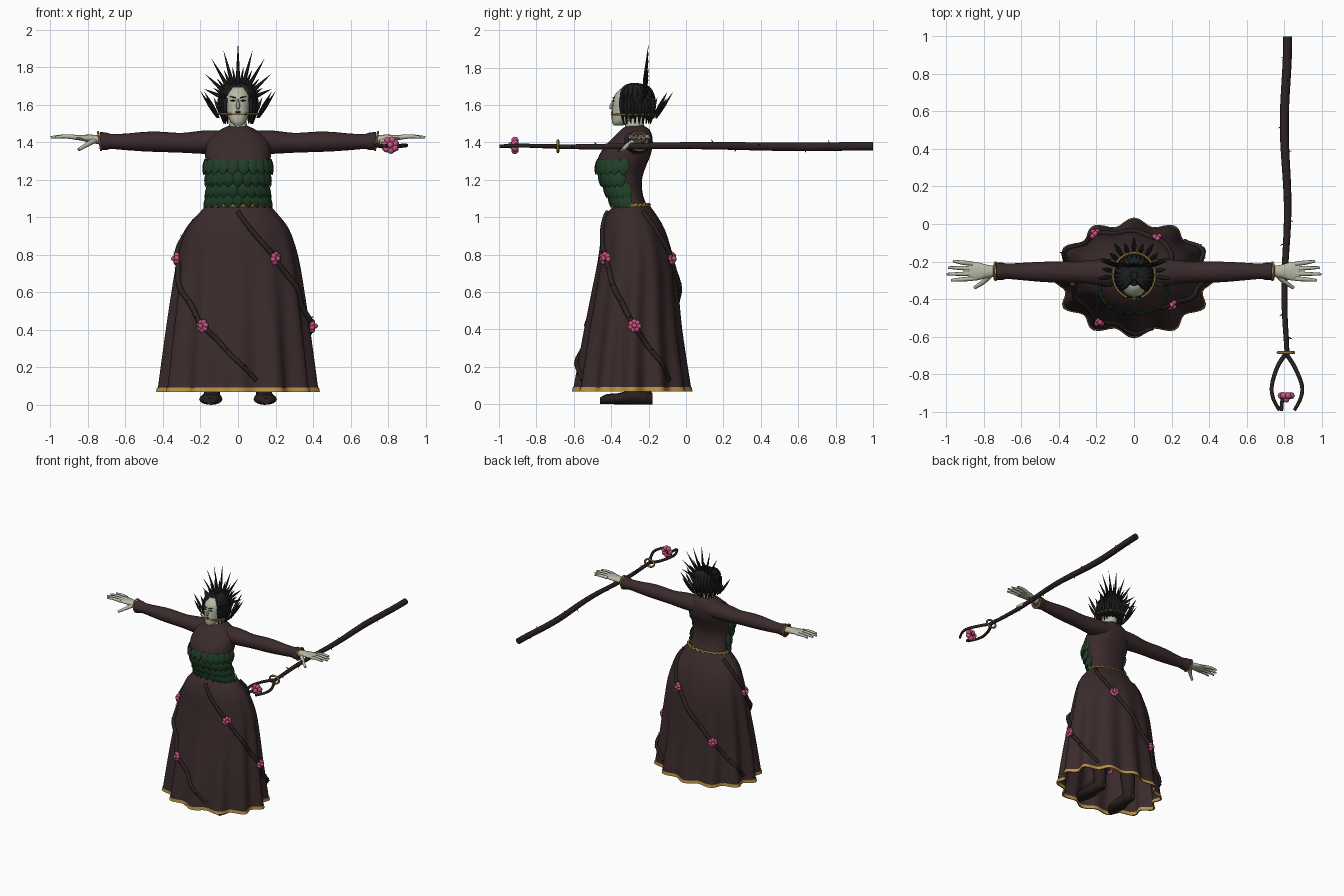
import bpy, bmesh, math, random
from mathutils import Vector as V

random.seed(4)
if "Cube" in bpy.data.objects:
    bpy.data.objects.remove(bpy.data.objects["Cube"])
parts = []


def material(name, r, g, b):
    m = bpy.data.materials.new(name)
    m.use_nodes = True
    m.diffuse_color = (r, g, b, 1)
    m.node_tree.nodes["Principled BSDF"].inputs["Base Color"].default_value = (r, g, b, 1)
    return m


CLOTH = material("dark brown cloth", .043, .024, .025)
WOOD = material("dark vine wood", .026, .016, .016)
GREEN = material("leaf green", .014, .05, .02)
GOLD = material("gold trim", .5, .29, .06)
SKIN = material("pale skin", .47, .49, .38)
PINK = material("rose pink", .58, .085, .22)
BLACK = material("black hair", .012, .014, .014)
BOOT = material("dark boot", .025, .014, .014)
LIP = material("dark lip", .1, .04, .045)


def finish(name, bm, mat):
    bmesh.ops.recalc_face_normals(bm, faces=bm.faces)
    me = bpy.data.meshes.new(name)
    bm.to_mesh(me)
    bm.free()
    me.materials.append(mat)
    ob = bpy.data.objects.new(name, me)
    bpy.context.collection.objects.link(ob)
    parts.append(ob)


def smooth(rows, u):
    """Smooth lookup in rows whose first column is the ascending key."""
    k = [r[0] for r in rows]
    n = len(k)
    i = max([j for j in range(n - 1) if k[j] <= u] or [0])

    def slope(j, c):
        a, b = max(j - 1, 0), min(j + 1, n - 1)
        return (rows[b][c] - rows[a][c]) / (k[b] - k[a])
    h = k[i + 1] - k[i]
    t = min(max((u - k[i]) / h, 0), 1)
    return [(1 + 2 * t) * (1 - t) ** 2 * rows[i][c] + t * t * (3 - 2 * t) * rows[i + 1][c]
            + h * t * (1 - t) * ((1 - t) * slope(i, c) - t * slope(i + 1, c))
            for c in range(1, len(rows[0]))]


def span(a, b, n):
    return [a + (b - a) * i / n for i in range(n + 1)]


def curve(pts, n=12):
    rows = [(i, *p) for i, p in enumerate(pts)]
    return [V(smooth(rows, u)) for u in span(0, len(pts) - 1, n)]


def loft(bm, rings, cap=True, loop=False):
    vs = [[bm.verts.new(p) for p in r] for r in rings]
    n = len(vs[0])
    for a, b in zip(vs, vs[1:] + (vs[:1] if loop else [])):
        for i in range(n):
            bm.faces.new((a[i], a[(i + 1) % n], b[(i + 1) % n], b[i]))
    if cap and not loop:
        bm.faces.new(vs[0])
        bm.faces.new(vs[-1])


def tube(bm, pts, radius, n=8, loop=False):
    """Sweep a circle along pts; radius is a function of 0..1."""
    rings, m = [], len(pts)
    for i, p in enumerate(pts):
        a = pts[i - 1] if i or loop else p
        b = pts[(i + 1) % m] if i < m - 1 or loop else p
        d = (b - a).normalized()
        s = d.cross(V((0, 0, 1)) if abs(d.z) < .95 else V((0, 1, 0))).normalized()
        w, r = s.cross(d), radius(i / (m - 1))
        rings.append([p + (s * math.cos(q) + w * math.sin(q)) * r
                      for q in span(0, math.tau, n)[:-1]])
    loft(bm, rings, loop=loop)


def blade(bm, base, tip, width, thick, normal, shape):
    """Flat tapered leaf or spike; shape lists its relative widths."""
    d = tip - base
    side = d.cross(normal).normalized()
    nor = side.cross(d).normalized()
    loft(bm, [[base + d * t + (side * math.cos(q) * width + nor * math.sin(q) * thick) * max(w, .02)
               for q in span(0, math.tau, 6)[:-1]]
              for t, w in zip(span(0, 1, len(shape) - 1), shape)])


def oval(rows, z, ang, power=1.0):
    hw, front, back = smooth(rows, z)
    c, s = math.cos(ang), math.sin(ang)
    return V((hw * math.copysign(abs(c) ** power, c),
              (front + back) / 2 + (back - front) / 2 * math.copysign(abs(s) ** power, s), z))


def body(name, rows, mat, n=32, steps=24, power=.9):
    bm = bmesh.new()
    loft(bm, [[oval(rows, z, q, power) for q in span(0, math.tau, n)[:-1]]
              for z in span(rows[0][0], rows[-1][0], steps)])
    finish(name, bm, mat)


def ball(bm, centre, size, seg=12):
    made = bmesh.ops.create_uvsphere(bm, u_segments=seg, v_segments=seg * 2 // 3, radius=1)
    for v in made["verts"]:
        v.co = V(centre) + V([a * b for a, b in zip(v.co, size)])


def rose(name, centre, out, r):
    bm = bmesh.new()
    a = out.orthogonal().normalized()
    b = out.cross(a)
    ball(bm, centre + out * r * .45, [r * .4] * 3, 8)
    for i in range(7):
        q = math.tau * i / 7
        ball(bm, centre + (a * math.cos(q) + b * math.sin(q)) * r * .62, [r * .44] * 3, 8)
    finish(name, bm, PINK)


# Skirt with folds deepening to the hem
SKIRT = [(.07, .43, -.605, .03), (.4, .385, -.545, -.02), (.6, .355, -.505, -.04), (.75, .33, -.475, -.06),
         (.85, .305, -.46, -.085), (.95, .265, -.445, -.12), (1.03, .2, -.415, -.17), (1.07, .165, -.375, -.2)]


def skirt_point(z, q, grow=1.0):
    p, mid = oval(SKIRT, z, q), V((0, sum(smooth(SKIRT, z)[1:]) / 2, z))
    f = .14 * max(0, 1 - z / 1.05) * (.5 - .5 * math.cos(12 * q))
    return mid + (p - mid) * (1 - f) * grow


around = span(0, math.tau, 96)[:-1]
bm = bmesh.new()
loft(bm, [[skirt_point(z, q) for q in around] for z in span(.072, 1.07, 30)], cap=False)
finish("skirt", bm, CLOTH)
bm = bmesh.new()
loft(bm, [[skirt_point(z, q, g) for q in around]
          for z, g in ((.068, .985), (.068, 1.015), (.092, 1.012), (.092, .985))], loop=True)
finish("skirt_hem", bm, GOLD)

# Three thorny vines winding down the skirt, each with two roses
for k in range(3):
    def vine(z, lift=1.03):
        return skirt_point(z, math.radians(-90 + (1.03 - z) * 150 + 120 * k), lift)
    bm = bmesh.new()
    tube(bm, [vine(z) for z in span(.13, 1.03, 40)], lambda t: .012 + .003 * math.sin(t * 3))
    for z in span(.2, .98, 9):
        blade(bm, vine(z), vine(z, 1.1) + V((0, 0, .012)), .006, .006, V((.3, .2, 1)), (1, .6, 0))
    finish("skirt_vine", bm, WOOD)
    for z in (.42, .78):
        p = vine(z, 1.04)
        rose("skirt_rose", p, (p - V((0, -.27, z))).normalized(), .035)

# Torso and belt
TORSO = [(1.04, .16, -.37, -.2), (1.12, .148, -.405, -.23), (1.2, .153, -.445, -.235), (1.27, .168, -.475, -.215),
         (1.33, .175, -.465, -.19), (1.39, .168, -.425, -.178), (1.43, .145, -.385, -.18),
         (1.46, .105, -.355, -.19), (1.48, .07, -.335, -.205), (1.49, .045, -.315, -.225)]
body("torso", TORSO, CLOTH)
bm = bmesh.new()
tube(bm, [oval(SKIRT, 1.064, q) * 1.01 + V((0, 0, .006 * math.cos(q * 24) - .012)) for q in around],
     lambda t: .009, 6, True)
finish("belt", bm, GOLD)

# Overlapping leaf scales on the front of the bodice
bm = bmesh.new()
for row, z in enumerate((1.31, 1.245, 1.185, 1.135)):
    for i in range(12 - row % 2):
        q = math.radians(-182 + 184 * (i + .5 * (row % 2)) / 11)
        out = V((math.cos(q), math.sin(q), 0))
        top = oval(TORSO, z, q, .9)
        low = oval(TORSO, z - .085, q, .9) + out * .027
        blade(bm, top, low, .032, .011, out, (.45, .85, 1, .95, .65, .05))
finish("bodice_leaves", bm, GREEN)

# Neck, head and face
body("neck", [(1.45, .06, -.335, -.215), (1.5, .046, -.325, -.225), (1.56, .045, -.33, -.22)], SKIN, 16, 6)
body("head", [(1.49, .02, -.385, -.34), (1.505, .038, -.395, -.3), (1.54, .056, -.397, -.24),
              (1.58, .066, -.394, -.2), (1.62, .07, -.39, -.19), (1.66, .066, -.377, -.19),
              (1.695, .04, -.34, -.22)], SKIN, 24, 16, .88)
bm = bmesh.new()
blade(bm, V((0, -.385, 1.632)), V((0, -.404, 1.578)), .011, .012, V((0, -1, 0)), (.4, .6, .9, 1, .7))
finish("nose", bm, SKIN)
bm = bmesh.new()
for s in (1, -1):
    ball(bm, (s * .027, -.389, 1.622), (.013, .005, .0045))
    blade(bm, V((s * .011, -.391, 1.636)), V((s * .046, -.381, 1.645)), .0035, .004, V((0, -1, 0)), (.8, 1, .2))
finish("eyes_and_brows", bm, BLACK)
bm = bmesh.new()
ball(bm, (0, -.396, 1.561), (.018, .005, .005))
finish("lips", bm, LIP)

# Bobbed hair: cap and locks
bm = bmesh.new()
ball(bm, (0, -.272, 1.618), (.086, .103, .094), 24)
for q in span(-43, 223, 18):
    c, s = math.cos(math.radians(q)), math.sin(math.radians(q))
    drop = 1.495 + .02 * random.random()
    tube(bm, curve([(c * r, -.275 + s * r * 1.08, z) for r, z in
                    ((.015, 1.7), (.065, 1.685), (.09, 1.63), (.093, 1.57), (.078, drop))], 12),
         lambda t: .017 * (1 - t ** 3) + .003, 6)
finish("hair", bm, BLACK)

# Crown: tall fan behind the head, gold circlet, ring of thorns
bm = bmesh.new()
back = V((0, -1, 0))
for deg, r in ((0, .33), (15, .3), (30, .285), (47, .24), (65, .2), (8, .2), (22, .2), (39, .18), (56, .16)):
    for s in ((1, -1) if deg else (1,)):
        d = V((s * math.sin(math.radians(deg)), 0, math.cos(math.radians(deg))))
        blade(bm, V((0, -.228, 1.6)) + d * .08, V((0, -.2, 1.6)) + d * r, .011, .009, back, (.7, 1, .75, .4, 0))
finish("crown_fan", bm, BLACK)
bm = bmesh.new()
tube(bm, [V((.112 * math.cos(q), -.275 + .122 * math.sin(q), 1.55)) for q in around], lambda t: .006, 6, True)
finish("crown_circlet", bm, GOLD)
bm = bmesh.new()
for i, q in enumerate(span(-22, 202, 14)):
    out = V((math.cos(math.radians(q)), math.sin(math.radians(q)), 0))
    mid = V((0, -.27, 1.53))
    blade(bm, mid + out * .112, mid + out * (.175 + .025 * (i % 2)) + V((0, 0, .11 + .03 * (i % 2))),
          .013, .008, out, (.4, .9, 1, .6, 0))
finish("crown_thorns", bm, BLACK)

# Sleeves, cuffs, hands, legs and boots
SLEEVE = [(.06, -.262, 1.4, .08, .062), (.18, -.258, 1.4, .07, .062), (.3, -.256, 1.397, .057, .053),
          (.42, -.256, 1.402, .056, .054), (.5, -.255, 1.403, .053, .052), (.6, -.253, 1.402, .046, .044),
          (.68, -.252, 1.404, .041, .04), (.695, -.252, 1.405, .046, .046), (.735, -.252, 1.406, .046, .048)]
PALM = [(.72, -.252, 1.41, .027, .025), (.78, -.252, 1.418, .034, .022),
        (.84, -.252, 1.424, .049, .015), (.885, -.252, 1.427, .047, .011)]
FOOT = [(-.46, .15, .018, .018, .017), (-.43, .148, .027, .045, .026), (-.36, .145, .03, .062, .03),
        (-.27, .14, .042, .045, .042), (-.21, .138, .04, .042, .04), (-.18, .138, .03, .022, .03)]


def limb(rows, s, along_x, steps, bm):
    rings = []
    for u in span(rows[0][0], rows[-1][0], steps):
        a, z, ra, rz = smooth(rows, u)
        ring = [(a + ra * math.cos(q), z + rz * math.sin(q)) for q in span(0, math.tau, 16)[:-1]]
        rings.append([(s * u, p, h) if along_x else (s * p, u, max(h, 0)) for p, h in ring])
    loft(bm, rings)


for s, side in ((1, "left"), (-1, "right")):
    bm = bmesh.new()
    limb(SLEEVE, s, True, 40, bm)
    finish(side + "_sleeve", bm, CLOTH)
    bm = bmesh.new()
    tube(bm, [V((s * (.738 + .008 * math.sin(q)), -.252 + .047 * math.cos(q), 1.406 + .049 * math.sin(q)))
              for q in span(0, math.tau, 32)[:-1]], lambda t: .006, 6, True)
    finish(side + "_cuff", bm, GOLD)
    bm = bmesh.new()
    limb(PALM, s, True, 10, bm)
    for y, tip, reach in ((-.212, -.198, .965), (-.238, -.232, .99), (-.265, -.267, .998), (-.291, -.3, .975)):
        tube(bm, curve([(s * .86, y, 1.426), (s * .92, (y + tip) / 2, 1.431), (s * reach, tip, 1.426)], 8),
             lambda t: .0125 - .006 * t * t)
    tube(bm, curve([(s * .765, -.268, 1.41), (s * .805, -.31, 1.387), (s * .85, -.34, 1.36)], 8),
         lambda t: .017 - .008 * t)
    finish(side + "_hand", bm, SKIN)
    bm = bmesh.new()
    limb(FOOT, s, False, 16, bm)
    tube(bm, curve([(s * .138, -.225, .04), (s * .135, -.24, .3), (s * .11, -.28, .95)]), lambda t: .04 + .04 * t, 16)
    finish(side + "_leg_and_boot", bm, BOOT)

# Staff with wavy shaft, thorns, gold collar, curling prongs and rose


def shaft(y):
    return V((.81 + .009 * math.sin(y * 7 + 1), y, 1.38 + .003 * math.cos(y * 5)))


bm = bmesh.new()
tube(bm, [shaft(y) for y in span(-.7, 1, 50)], lambda t: .013 + .011 * min(t * 1.4, 1), 10)
for i, y in enumerate(span(-.6, .9, 12)):
    d = V((math.cos(i * 2.4), -.4, math.sin(i * 2.4)))
    blade(bm, shaft(y), shaft(y) + d * .038, .007, .007, V((0, 1, .1)), (1, .6, 0))
for s in (1, -1):
    tube(bm, curve([(.81, -.69, 1.38), (.81 + s * .045, -.76, 1.38), (.815 + s * .08, -.86, 1.383),
                    (.815 + s * .073, -.93, 1.383), (.815 + s * .04, -.993, 1.38)], 20), lambda t: .012 - .003 * t)
tube(bm, curve([(.8, -.9, 1.38), (.79, -.94, 1.38), (.785, -.996, 1.38)], 8), lambda t: .01)
finish("staff", bm, WOOD)
bm = bmesh.new()
tube(bm, [V((.81 + .042 * math.cos(q), -.685, 1.38 + .03 * math.sin(q)))
          for q in span(0, math.tau, 24)[:-1]], lambda t: .008, 6, True)
finish("staff_collar", bm, GOLD)
rose("staff_rose", V((.812, -.915, 1.385)), V((0, -1, 0)), .045)

# Smooth shading with sharp edges kept
bpy.ops.object.select_all(action="DESELECT")
for ob in parts:
    ob.select_set(True)
bpy.context.view_layer.objects.active = parts[0]
bpy.ops.object.shade_smooth_by_angle(angle=math.radians(50))
